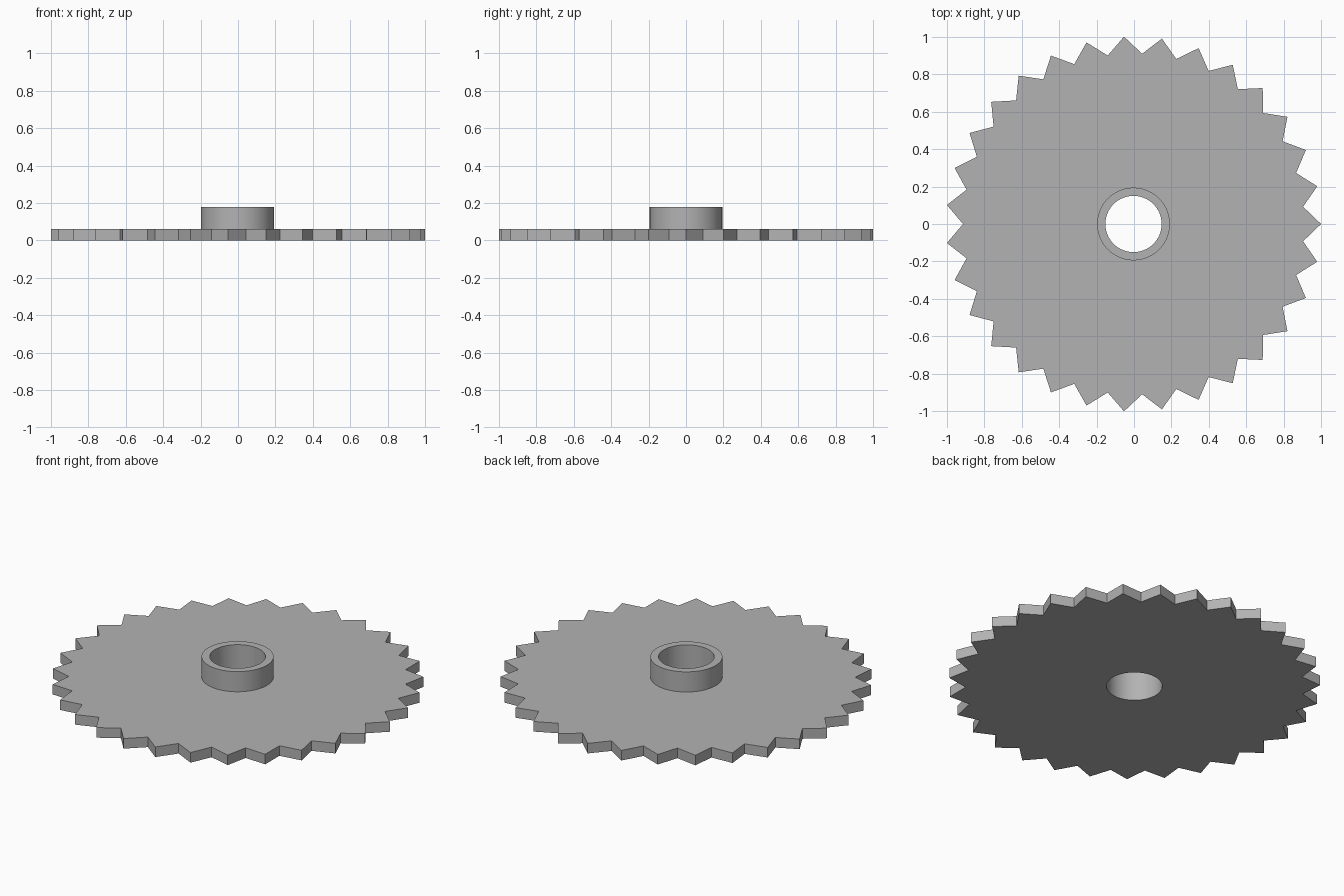
import bpy, bmesh, math

if "Cube" in bpy.data.objects:
    bpy.data.objects.remove(bpy.data.objects["Cube"], do_unlink=True)

TEETH = 31
TIP, ROOT = 1.0013, 0.91        # tooth tip and valley radii
HUB, BORE = 0.194, 0.15         # collar and bore radii
PLATE_TOP, HUB_TOP = 0.06, 0.18
SHIFT_X = -0.0026               # odd tooth count: centre the bounds
SIDES = TEETH * 4               # tip, flank, valley, flank

steel = bpy.data.materials.new("grey_steel")
steel.use_nodes = True
colour = (0.45, 0.45, 0.45, 1)
steel.diffuse_color = colour
steel.node_tree.nodes["Principled BSDF"].inputs["Base Color"].default_value = colour

bm = bmesh.new()


def ring(radius, z, toothed=False):
    """One closed loop of vertices, round or zigzag."""
    pts = []
    for i in range(SIDES):
        a = 2 * math.pi * i / SIDES
        pts.append((radius * math.cos(a), radius * math.sin(a)))
    if toothed:
        for i in range(0, SIDES, 2):
            a = 2 * math.pi * i / SIDES
            r = TIP if i % 4 == 0 else ROOT
            pts[i] = (r * math.cos(a), r * math.sin(a))
        # flank midpoints lie on the straight tooth sides
        for i in range(1, SIDES, 2):
            p, q = pts[i - 1], pts[(i + 1) % SIDES]
            pts[i] = ((p[0] + q[0]) / 2, (p[1] + q[1]) / 2)
    return [bm.verts.new((x + SHIFT_X, y, z)) for x, y in pts]


# Section loops: toothed rim, plate top, raised collar, through bore
loops = [
    ring(TIP, 0, True),
    ring(TIP, PLATE_TOP, True),
    ring(HUB, PLATE_TOP),
    ring(HUB, HUB_TOP),
    ring(BORE, HUB_TOP),
    ring(BORE, 0),
]
for k, low in enumerate(loops):
    high = loops[(k + 1) % len(loops)]
    for i in range(SIDES):
        j = (i + 1) % SIDES
        bm.faces.new((low[i], low[j], high[j], high[i]))
bmesh.ops.recalc_face_normals(bm, faces=bm.faces)

mesh = bpy.data.meshes.new("toothed_wheel_with_hub")
bm.to_mesh(mesh)
bm.free()
mesh.materials.append(steel)
wheel = bpy.data.objects.new("toothed_wheel_with_hub", mesh)
bpy.context.collection.objects.link(wheel)

# Round walls smooth, teeth and rims crisp
bpy.context.view_layer.objects.active = wheel
wheel.select_set(True)
bpy.ops.object.shade_smooth_by_angle(angle=math.radians(30))
